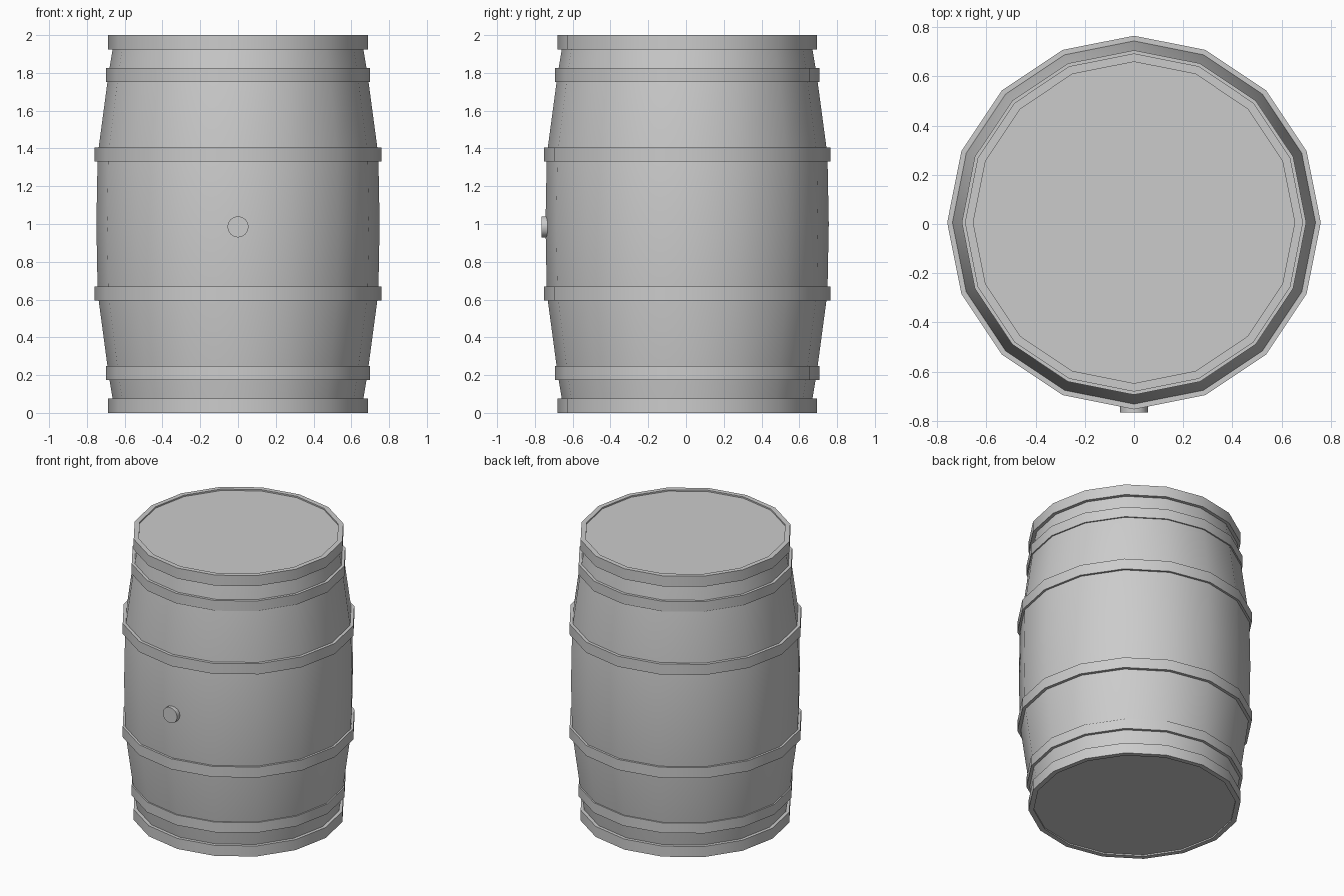
import bpy, bmesh, math
from mathutils import Vector

if "Cube" in bpy.data.objects:
    bpy.data.objects.remove(bpy.data.objects["Cube"])

SIDES = 16
CY = 0.006  # the bung shifts the barrel slightly back


def lathe(name, profile, closed=False, sides=SIDES):
    """Revolve (radius, z) points around z; closed makes a ring, else ends are capped."""
    bm = bmesh.new()
    rows = []
    for r, z in profile:
        rows.append([bm.verts.new((r * math.cos(2 * math.pi * i / sides),
                                   r * math.sin(2 * math.pi * i / sides), z))
                     for i in range(sides)])
    pairs = list(zip(rows, rows[1:]))
    if closed:
        pairs.append((rows[-1], rows[0]))
    else:
        bm.faces.new(rows[0][::-1])
        bm.faces.new(rows[-1])
    for a, b in pairs:
        for i in range(sides):
            j = (i + 1) % sides
            bm.faces.new((a[i], a[j], b[j], b[i]))
    bmesh.ops.recalc_face_normals(bm, faces=bm.faces)
    me = bpy.data.meshes.new(name)
    bm.to_mesh(me)
    bm.free()
    ob = bpy.data.objects.new(name, me)
    bpy.context.collection.objects.link(ob)
    ob.location.y = CY
    bpy.ops.object.select_all(action='DESELECT')
    ob.select_set(True)
    bpy.context.view_layer.objects.active = ob
    bpy.ops.object.shade_smooth_by_angle(angle=math.radians(30))
    return ob


# Bulging body, heads sitting just inside the end hoops
half = [(0.653, 0.01), (0.686, 0.21), (0.743, 0.635)]
lathe("barrel_body", half + [(0.75, 1.0)] + [(r, 2 - z) for r, z in half[::-1]])

# Hoops, mirrored about mid height
hoops = [("end_hoop", 0.687, 0.653, 0.0, 0.075),
         ("quarter_hoop", 0.70, 0.67, 0.175, 0.247),
         ("bilge_hoop", 0.759, 0.73, 0.595, 0.67)]
for name, ro, ri, z0, z1 in hoops:
    for side, a, b in (("lower", z0, z1), ("upper", 2 - z1, 2 - z0)):
        lathe(f"{side}_{name}", [(ri, a), (ro, a), (ro, b), (ri, b)], closed=True)

# Bung on the front
bung = lathe("bung", [(0.056, 0.0), (0.056, 0.06)])
bung.rotation_euler.x = math.radians(90)
bung.location = Vector((0, -0.706, 0.985))
